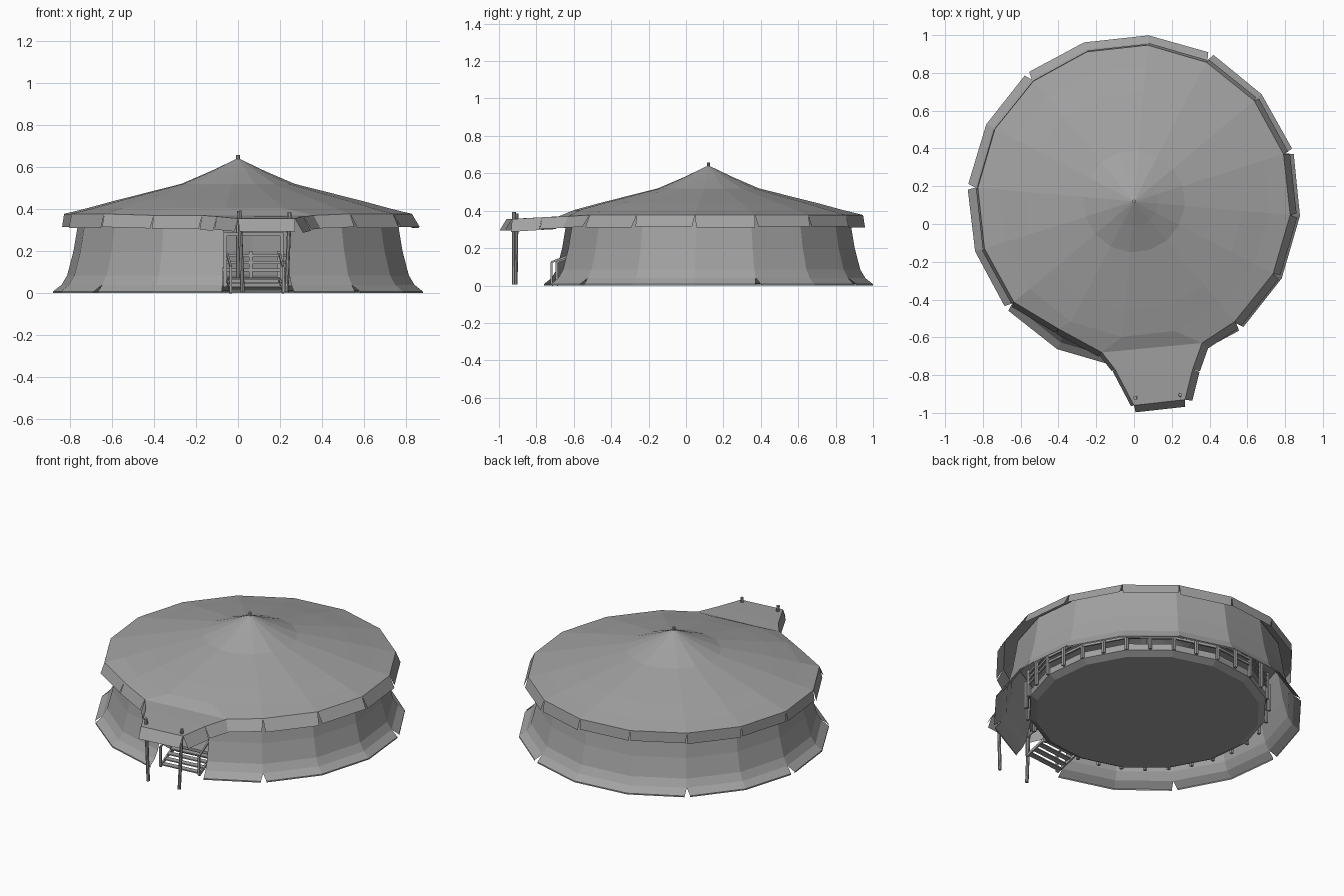
import bpy, bmesh, math
from mathutils import Vector

if "Cube" in bpy.data.objects:
    bpy.data.objects.remove(bpy.data.objects["Cube"], do_unlink=True)

SIDES = 16
STEP = 360 / SIDES
START = -5          # angle of the first corner
DOOR = 12           # sector left open for the entrance
CENTRE_Y = 0.12

canvas = bpy.data.materials.new("plain grey")
canvas.use_nodes = True
canvas.diffuse_color = (0.36, 0.36, 0.36, 1)
bsdf = canvas.node_tree.nodes["Principled BSDF"]
bsdf.inputs["Base Color"].default_value = (0.36, 0.36, 0.36, 1)
bsdf.inputs["Roughness"].default_value = 0.9


def polar(k, r, z):
    """Point at corner k (may be fractional) of the tent's polygon."""
    a = math.radians(START + STEP * k)
    return Vector((r * math.cos(a), CENTRE_Y + r * math.sin(a), z))


def add_object(name, bm, merge=True):
    if merge:
        bmesh.ops.remove_doubles(bm, verts=bm.verts, dist=0.0005)
    mesh = bpy.data.meshes.new(name)
    bm.to_mesh(mesh)
    bm.free()
    mesh.materials.append(canvas)
    ob = bpy.data.objects.new(name, mesh)
    bpy.context.collection.objects.link(ob)
    return ob


def face(bm, *points):
    return bm.faces.new([bm.verts.new(p) for p in points])


def bar(bm, a, b, w, h=None):
    """Square beam from a to b."""
    a, b = Vector(a), Vector(b)
    d = (b - a).normalized()
    ref = Vector((0, 0, 1)) if abs(d.z) < 0.9 else Vector((0, 1, 0))
    u = d.cross(ref).normalized() * w / 2
    v = u.normalized().cross(d) * (h or w) / 2
    lo = [a + u + v, a - u + v, a - u - v, a + u - v]
    hi = [p + (b - a) for p in lo]
    face(bm, *lo)
    face(bm, *reversed(hi))
    for i in range(4):
        j = (i + 1) % 4
        face(bm, lo[j], lo[i], hi[i], hi[j])


def pole(name, a, b, r):
    bm = bmesh.new()
    a, b = Vector(a), Vector(b)
    bmesh.ops.create_cone(bm, cap_ends=True, segments=8, radius1=r, radius2=r,
                          depth=(b - a).length)
    bmesh.ops.rotate(bm, verts=bm.verts,
                     matrix=(b - a).to_track_quat('Z', 'Y').to_matrix())
    bmesh.ops.translate(bm, verts=bm.verts, vec=(a + b) / 2)
    return add_object(name, bm)


# Roof: rings falling to an eave that is drawn out around the porch
rings = [(0.13, 0.58), (0.27, 0.52), (0.42, 0.482), (0.58, 0.442), (0.72, 0.404)]
eave = [polar(k, 0.83, 0.377) for k in range(SIDES)]
eave[DOOR - 1] = Vector((-0.40, -0.555, 0.37))
eave[DOOR] = Vector((-0.17, -0.68, 0.37))
eave[DOOR + 1] = Vector((0.36, -0.63, 0.37))
porch = [Vector(p) for p in ((-0.1, -0.77, 0.365), (0, -0.96, 0.355),
                             (0.27, -0.93, 0.355), (0.31, -0.77, 0.365))]
bm = bmesh.new()
for k in range(SIDES):
    n = (k + 1) % SIDES
    face(bm, (0, CENTRE_Y, 0.642), polar(k, *rings[0]), polar(n, *rings[0]))
    for inner, outer in zip(rings, rings[1:]):
        face(bm, polar(k, *inner), polar(k, *outer), polar(n, *outer), polar(n, *inner))
    face(bm, polar(k, *rings[-1]), eave[k], eave[n], polar(n, *rings[-1]))
face(bm, eave[DOOR], porch[0], porch[3], eave[DOOR + 1])
face(bm, porch[0], porch[1], porch[2], porch[3])
add_object("roof", bm)

# Valance: one hanging flap along each edge, open at the corners
outline = eave[:DOOR + 1] + porch + eave[DOOR + 1:]
bm = bmesh.new()
for i, a in enumerate(outline):
    b = outline[(i + 1) % len(outline)]
    along = (b - a).normalized()
    out = Vector((along.y, -along.x, 0)).normalized()
    flare = 0.022 + 0.014 * out.x - 0.014 * out.y
    drop = out * flare + Vector((0, 0, -0.062 - 0.006 * (i % 3 == 0)))
    face(bm, a, a + drop + along * 0.004, b + drop - along * 0.004, b)
add_object("valance", bm)

# Wall: flared panels, slit at some lower corners
wall_profile = [(0.755, 0.385), (0.765, 0.32), (0.785, 0.2), (0.815, 0.085),
                (0.842, 0.04), (0.882, 0.008), (0.882, 0.0)]
slits = {1, 3, 6, 8, 10, 14}
bm = bmesh.new()
for k in range(SIDES):
    if k == DOOR:
        continue
    for i, (hi, lo) in enumerate(zip(wall_profile, wall_profile[1:])):
        def corner(c, side, level):
            pull = 0.045 if c % SIDES in slits and level >= 5 else 0
            return polar(c + side * pull, *wall_profile[level])
        face(bm, corner(k, 1, i), corner(k, 1, i + 1),
             corner(k + 1, -1, i + 1), corner(k + 1, -1, i))
add_object("wall", bm)

# Floor platform with a chamfered underside
deck = [(0.64, 0.012), (0.68, 0.035), (0.68, 0.075)]
bm = bmesh.new()
face(bm, *[polar(k, *deck[0]) for k in reversed(range(SIDES))])
face(bm, *[polar(k, *deck[-1]) for k in range(SIDES)])
for k in range(SIDES):
    for lo, hi in zip(deck, deck[1:]):
        face(bm, polar(k, *lo), polar(k + 1, *lo), polar(k + 1, *hi), polar(k, *hi))
add_object("floor_platform", bm)

# Fence standing around the platform
bm = bmesh.new()
for k in range(SIDES):
    if k == DOOR:
        continue
    for z in (0.11, 0.145, 0.18):
        bar(bm, polar(k, 0.69, z), polar(k + 1, 0.69, z), 0.01, 0.014)
    for part in (0, 0.5):
        bar(bm, polar(k + part, 0.69, 0.03), polar(k + part, 0.69, 0.2), 0.016)
bar(bm, polar(DOOR, 0.69, 0.03), polar(DOOR, 0.69, 0.29), 0.016)
bar(bm, polar(DOOR + 1, 0.69, 0.03), polar(DOOR + 1, 0.69, 0.29), 0.016)
bar(bm, polar(DOOR, 0.69, 0.28), polar(DOOR + 1, 0.69, 0.28), 0.016)
add_object("inner_fence", bm, merge=False)

# Entrance steps with stringers and sloping handrails
mid = DOOR + 0.5
ahead = (polar(mid, 1, 0) - polar(mid, 0, 0)).normalized()
across = Vector((-ahead.y, ahead.x, 0)) * 0.125
bm = bmesh.new()
for i in range(4):
    c = polar(mid, 0.70 + 0.036 * i, 0.066 - 0.018 * i)
    bar(bm, c - across, c + across, 0.034, 0.007)
for s in (-1, 1):
    top, foot = polar(mid, 0.67, 0.066), polar(mid, 0.83, 0.005)
    side = across * s
    rise = Vector((0, 0, 0.12))
    bar(bm, top + side, foot + side, 0.01, 0.016)
    bar(bm, top + side + rise, foot + side + rise, 0.01)
    bar(bm, foot + side, foot + side + rise, 0.012)
add_object("entrance_steps", bm, merge=False)

# Poles
pole("centre_pole", (0, CENTRE_Y, 0.07), (0, CENTRE_Y, 0.658), 0.009)
pole("porch_post_right", (0.022, -0.92, 0.005), (0.006, -0.92, 0.392), 0.01)
pole("porch_post_left", (0.23, -0.91, 0.005), (0.246, -0.905, 0.385), 0.01)
